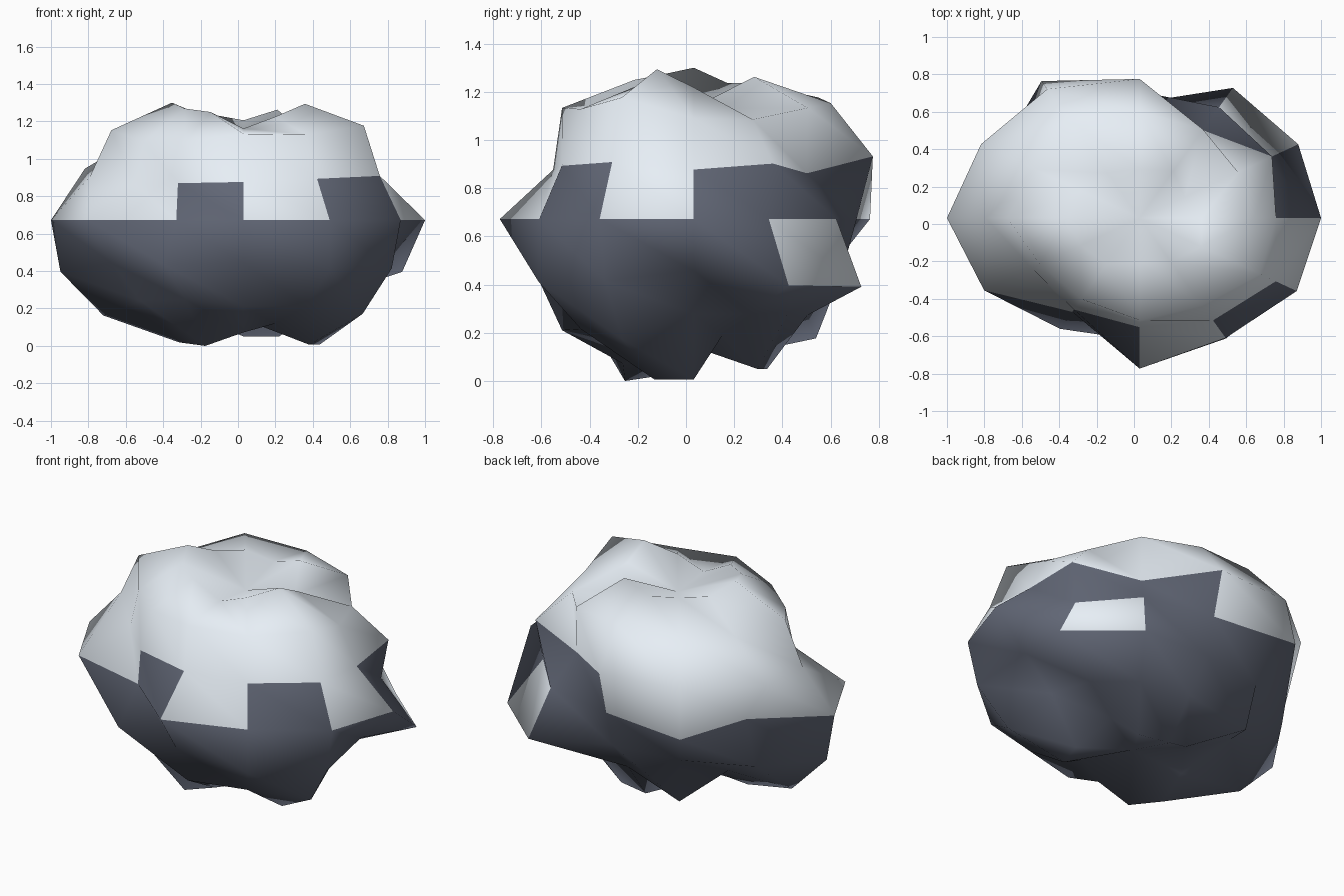
import bpy, bmesh
from math import sin, cos, radians

if "Cube" in bpy.data.objects:
    bpy.data.objects.remove(bpy.data.objects["Cube"])

SEG, RINGS = 12, 8
CX, CY, CZ = 0.03, 0.032, 0.672     # centre of the squashed ball
SX, SY, SZ = 1.0, 0.805, 0.68       # squash

# Bumpiness: radius of each ring from the bottom up, 12 steps round from +x
BUMPS = [
    (1.06, .77, .99, .99, .88, .78, .88, 1.04, 1.07, .955, .88, 1.06),
    (.82, .82, .80, .83, 1.03, .80, 1.06, .90, .88, .96, .95, 1.04),
    (.82, 1.06, 1.08, .83, .86, .94, 1.06, .88, .92, .88, 1.00, .99),
    (.97, .775, .85, .84, 1.05, .77, 1.03, .96, .72, 1.00, .92, .97),
    (.79, .885, .73, 1.00, 1.07, 1.06, .89, .72, .76, .785, .85, .91),
    (.87, .86, .96, 1.00, 1.05, .92, 1.00, .87, .88, .96, .95, 1.05),
    (.87, .73, .94, .85, .90, .90, 1.00, .95, .92, .78, .88, .99),
]
BOTTOM, TOP = 0.78, 0.68
DARK_ABOVE = {0, 1, 2, 8, 10}       # dark patches just above the waist
LIGHT_BELOW = {1}                   # light patch just below the waist


def material(name, colour):
    m = bpy.data.materials.new(name)
    m.diffuse_color = (*colour, 1)
    m.use_nodes = True
    m.node_tree.nodes["Principled BSDF"].inputs["Base Color"].default_value = m.diffuse_color
    return m


def point(lat, lon, r):
    return (CX + SX * r * cos(lat) * cos(lon),
            CY + SY * r * cos(lat) * sin(lon),
            CZ + SZ * r * sin(lat))


bm = bmesh.new()
rings = []
for j, row in enumerate(BUMPS):
    lat = radians(-90 + 180 / RINGS * (j + 1))
    rings.append([bm.verts.new(point(lat, radians(360 / SEG * k), r))
                  for k, r in enumerate(row)])
low = bm.verts.new(point(radians(-90), 0, BOTTOM))
high = bm.verts.new(point(radians(90), 0, TOP))

# Skin of the boulder: light cap (0), dark underside (1)
for k in range(SEG):
    n = (k + 1) % SEG
    bm.faces.new((low, rings[0][n], rings[0][k])).material_index = 1
    bm.faces.new((high, rings[-1][k], rings[-1][n])).material_index = 0
    for j in range(RINGS - 2):
        a, b, c, d = rings[j][k], rings[j][n], rings[j + 1][n], rings[j + 1][k]
        dark = j < 3
        if j == 3 and k in DARK_ABOVE:
            dark = True
        if j == 2 and k in LIGHT_BELOW:
            dark = False
        for tri in ((a, b, d), (b, c, d)):
            bm.faces.new(tri).material_index = int(dark)

mesh = bpy.data.meshes.new("boulder")
bm.to_mesh(mesh)
bm.free()
mesh.materials.append(material("light_stone", (0.80, 0.86, 0.92)))
mesh.materials.append(material("dark_stone", (0.12, 0.135, 0.18)))
boulder = bpy.data.objects.new("boulder", mesh)
bpy.context.collection.objects.link(boulder)

# Smooth shading all over
for p in mesh.polygons:
    p.use_smooth = True
